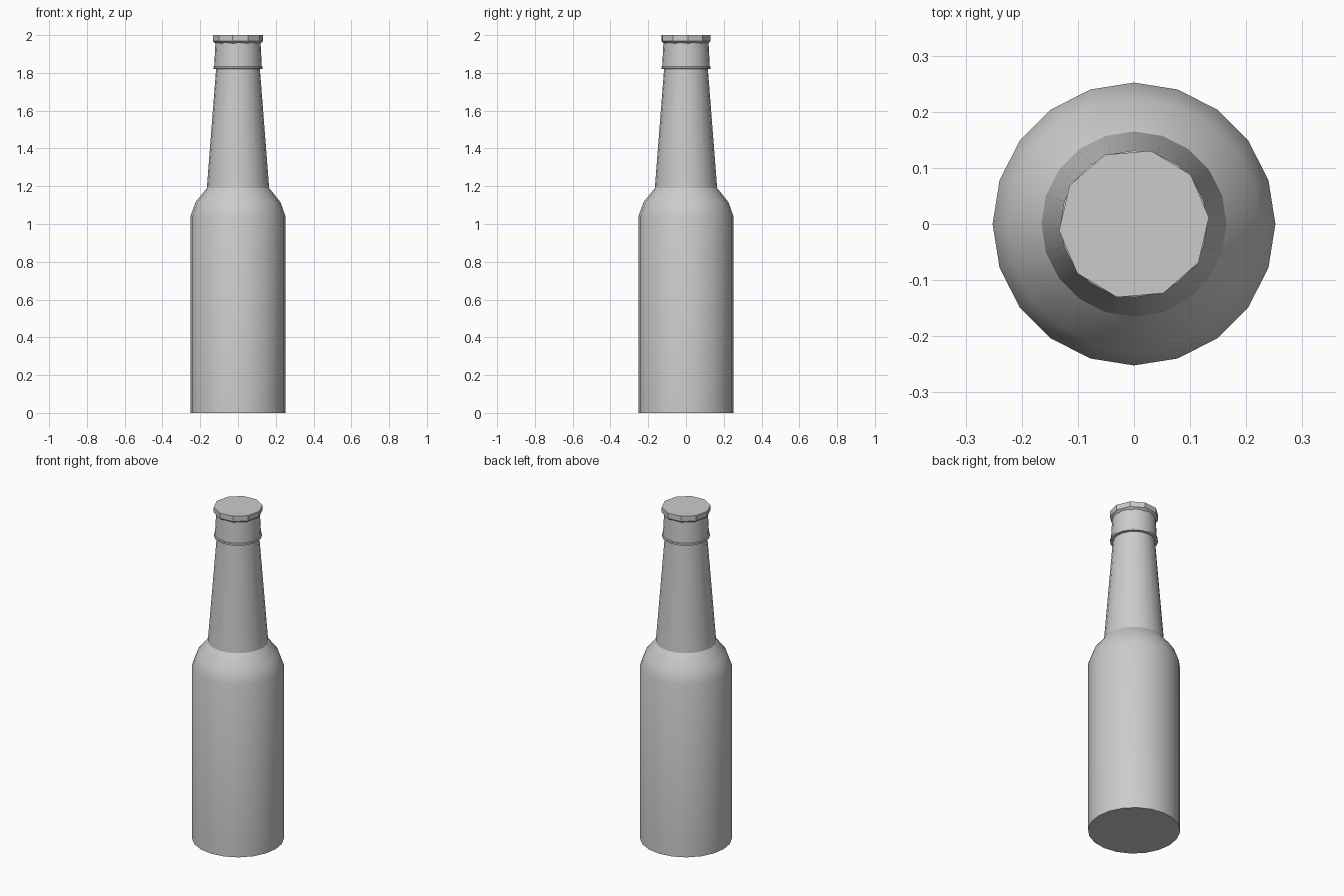
import bpy, math

cube = bpy.data.objects.get("Cube")
if cube:
    bpy.data.objects.remove(cube, do_unlink=True)

grey = bpy.data.materials.new("plain grey")
grey.use_nodes = True
grey.diffuse_color = (0.6, 0.6, 0.6, 1)
grey.node_tree.nodes["Principled BSDF"].inputs["Base Color"].default_value = (0.6, 0.6, 0.6, 1)


def lathe(name, profile, sides, turn=0.0, smooth=30):
    """Revolve (radius, height) points around z, with flat end caps."""
    verts, faces = [], []
    for r, z in profile:
        for i in range(sides):
            a = turn + math.tau * i / sides
            verts.append((r * math.cos(a), r * math.sin(a), z))
    for k in range(len(profile) - 1):
        for i in range(sides):
            j = (i + 1) % sides
            faces.append((k * sides + i, k * sides + j,
                          (k + 1) * sides + j, (k + 1) * sides + i))
    faces.append(tuple(reversed(range(sides))))
    faces.append(tuple(range(len(verts) - sides, len(verts))))
    mesh = bpy.data.meshes.new(name)
    mesh.from_pydata(verts, [], faces)
    mesh.materials.append(grey)
    obj = bpy.data.objects.new(name, mesh)
    bpy.context.collection.objects.link(obj)
    bpy.ops.object.select_all(action='DESELECT')
    obj.select_set(True)
    bpy.context.view_layer.objects.active = obj
    bpy.ops.object.shade_smooth_by_angle(angle=math.radians(smooth))
    return obj


# Body, shoulder, tapering neck and lip collar in one turned profile
lathe("bottle", [(0.252, 0), (0.252, 1.04), (0.225, 1.115), (0.165, 1.19),
                 (0.116, 1.82), (0.131, 1.822), (0.131, 1.832),
                 (0.126, 1.835), (0.119, 1.97)], 20)

# Ten-sided cap, slightly turned and narrowing underneath
lathe("cap", [(0.119, 1.955), (0.134, 1.968), (0.134, 2.0)], 10, math.radians(5))
